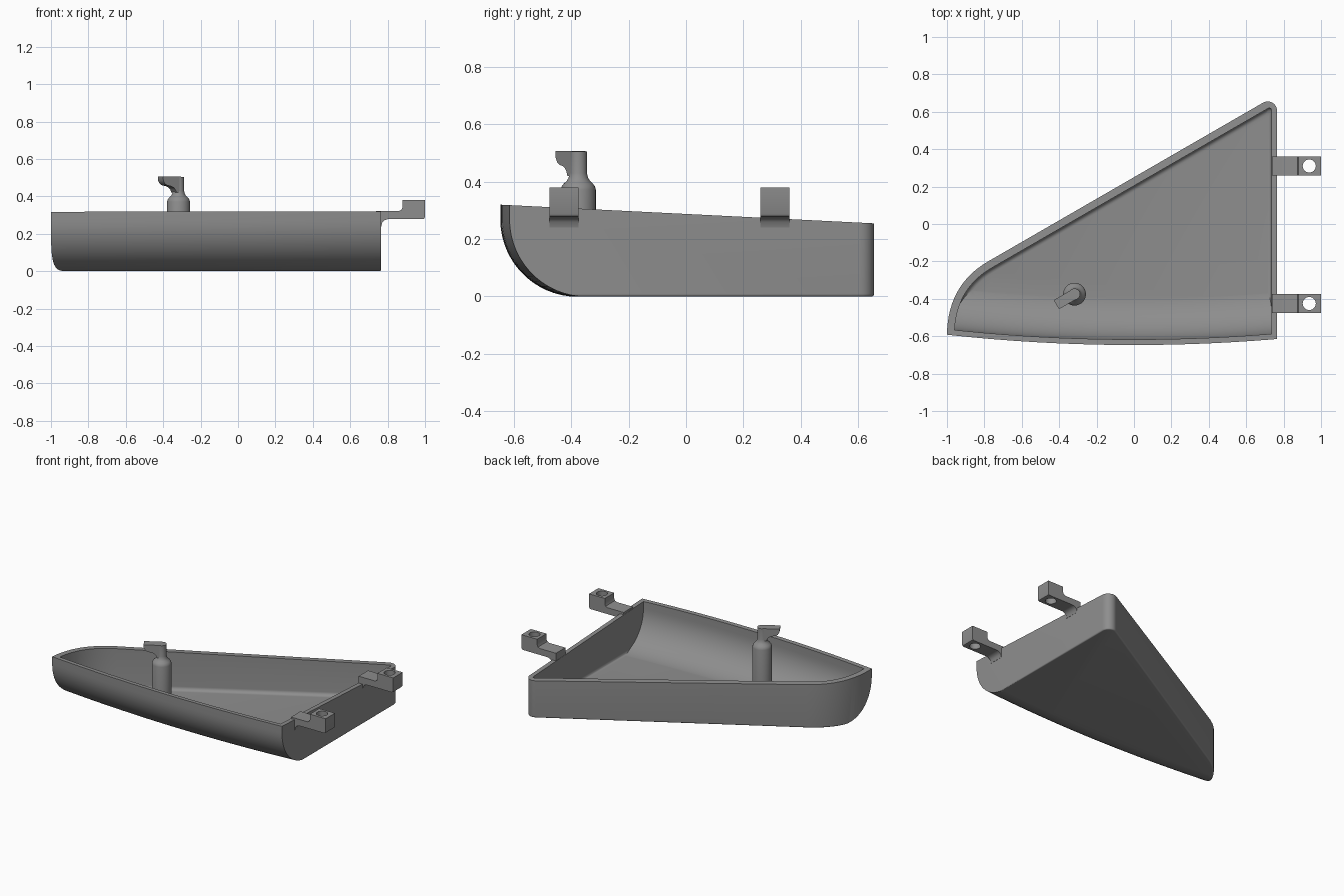
import bpy, bmesh, math
from mathutils import Vector

if "Cube" in bpy.data.objects:
    bpy.data.objects.remove(bpy.data.objects["Cube"])

grey = bpy.data.materials.new("plain_grey")
grey.diffuse_color = (0.27, 0.27, 0.27, 1)
grey.use_nodes = True
grey.node_tree.nodes["Principled BSDF"].inputs["Base Color"].default_value = grey.diffuse_color


def loft(name, rings):
    """Closed solid through rings that share one point count."""
    bm = bmesh.new()
    vs = [[bm.verts.new(p) for p in ring] for ring in rings]
    n = len(vs[0])
    for a, b in zip(vs, vs[1:]):
        for i in range(n):
            j = (i + 1) % n
            bm.faces.new((a[i], a[j], b[j], b[i]))
    bm.faces.new(vs[0])
    bm.faces.new(vs[-1])
    bmesh.ops.recalc_face_normals(bm, faces=bm.faces)
    me = bpy.data.meshes.new(name)
    bm.to_mesh(me)
    bm.free()
    me.materials.append(grey)
    ob = bpy.data.objects.new(name, me)
    bpy.context.collection.objects.link(ob)
    return ob


def activate(ob):
    bpy.ops.object.select_all(action='DESELECT')
    ob.select_set(True)
    bpy.context.view_layer.objects.active = ob


def combine(ob, tool, op):
    """Apply a boolean and discard the tool."""
    activate(ob)
    m = ob.modifiers.new("cut", 'BOOLEAN')
    m.operation, m.object, m.solver = op, tool, 'EXACT'
    bpy.ops.object.modifier_apply(modifier=m.name)
    bpy.data.objects.remove(tool)


def smooth(ob):
    activate(ob)
    bpy.ops.object.shade_smooth_by_angle(angle=math.radians(30))


# --- Tray: wing-shaped outline, rounded along its front edge ---
SLOPE = math.tan(math.radians(30))
C30 = math.cos(math.radians(30))


def outline(d):
    """Plan outline inset by d; its front side is left long for trimming."""
    right = 0.765 - 0.75 * d
    pts = [(-1 + d, -0.8), (right, -0.8)]
    # rounded back corner
    r = max(0.05 - d, 0.012)
    cx = right - r
    cy = -0.2 + SLOPE * (cx + 0.78) - (d + r) / C30
    for i in range(9):
        a = math.radians(120 * i / 8)
        pts.append((cx + r * math.cos(a), cy + r * math.sin(a)))
    # curved left end, from the diagonal to the front tip
    p0, p1, p2 = Vector((-0.78, -0.2)), Vector((-1, -0.327)), Vector((-1, -0.6))
    for i in range(15):
        t = i / 14
        p = p0 * (1 - t) ** 2 + p1 * 2 * t * (1 - t) + p2 * t * t
        tan = ((p1 - p0) * (1 - t) + (p2 - p1) * t).normalized()
        pts.append((p.x - tan.y * d, p.y + tan.x * d))
    return pts


def rim(y):
    return 0.2875 - 0.05 * y


def prism(name, d, floor, fillet, top):
    rings = []
    for i in range(7):
        a = math.radians(15 * i)
        z = floor + fillet * (1 - math.cos(a))
        rings.append([(x, y, z) for x, y in outline(d + fillet * (1 - math.sin(a)))])
    rings.append([(x, y, top(y)) for x, y in outline(d)])
    return loft(name, rings)


def front_sweep(name, d):
    """Solid behind the bowed front edge, with a quarter-round underside."""
    rings = []
    r = 0.27 - d
    for i in range(33):
        x = -1.1 + 2 * i / 32
        y0 = -0.647 + 0.055 * x * x + 0.27
        ring = [(x, y0 - r * math.cos(math.radians(a)),
                 0.269 - r * math.sin(math.radians(a))) for a in range(0, 91, 6)]
        ring += [(x, 0.9, 0.269 - r), (x, 0.9, 0.6), (x, y0 - r, 0.6)]
        rings.append(ring)
    return loft(name, rings)


tray = prism("tray", 0, 0, 0.01, rim)
combine(tray, front_sweep("outer_sweep", 0), 'INTERSECT')
hollow = prism("hollow", 0.04, 0.03, 0.025, lambda y: 0.5)
combine(hollow, front_sweep("inner_sweep", 0.03), 'INTERSECT')
combine(tray, hollow, 'DIFFERENCE')
smooth(tray)

# --- Mounting brackets: stepped strap with a drilled block ---
BRACKET = [(0.737, 0.322), (0.86, 0.322), (0.874, 0.328), (0.88, 0.342),
           (0.88, 0.38), (1, 0.38), (1, 0.29), (0.996, 0.281), (0.987, 0.278),
           (0.80, 0.278), (0.782, 0.272), (0.771, 0.26), (0.766, 0.24), (0.737, 0.24)]
for name, y in (("front_bracket", -0.425), ("back_bracket", 0.31)):
    ob = loft(name, [[(x, y + s * 0.051, z) for x, z in BRACKET] for s in (-1, 1)])
    circle = [(0.937 + 0.035 * math.cos(math.tau * i / 32),
               y + 0.035 * math.sin(math.tau * i / 32)) for i in range(32)]
    drill = loft("drill", [[(a, b, z) for a, b in circle] for z in (0.2, 0.5)])
    combine(ob, drill, 'DIFFERENCE')
    smooth(ob)

# --- Post: turned pin with a domed shoulder and thin neck ---
PX, PY = -0.318, -0.375
POST = [(0.061, 0.02), (0.061, 0.372), (0.058, 0.383), (0.051, 0.393), (0.041, 0.402),
        (0.034, 0.413), (0.03, 0.43), (0.03, 0.505)]
post = loft("post", [[(PX + r * math.cos(math.tau * i / 32),
                       PY + r * math.sin(math.tau * i / 32), z) for i in range(32)]
                     for r, z in POST])
smooth(post)

# --- Hook arm on top of the post, curved underneath ---
HOOK = [(0, 0.506), (0.112, 0.506), (0.11, 0.485), (0.1, 0.468), (0.085, 0.459),
        (0.06, 0.454), (0.045, 0.447), (0.035, 0.436), (0.028, 0.42), (0, 0.42)]
ux, uy = -C30, -0.5
hook = loft("hook_arm", [[(PX + u * ux - s * uy, PY + u * uy + s * ux, z) for u, z in HOOK]
                         for s in (-0.028, 0.028)])
smooth(hook)
